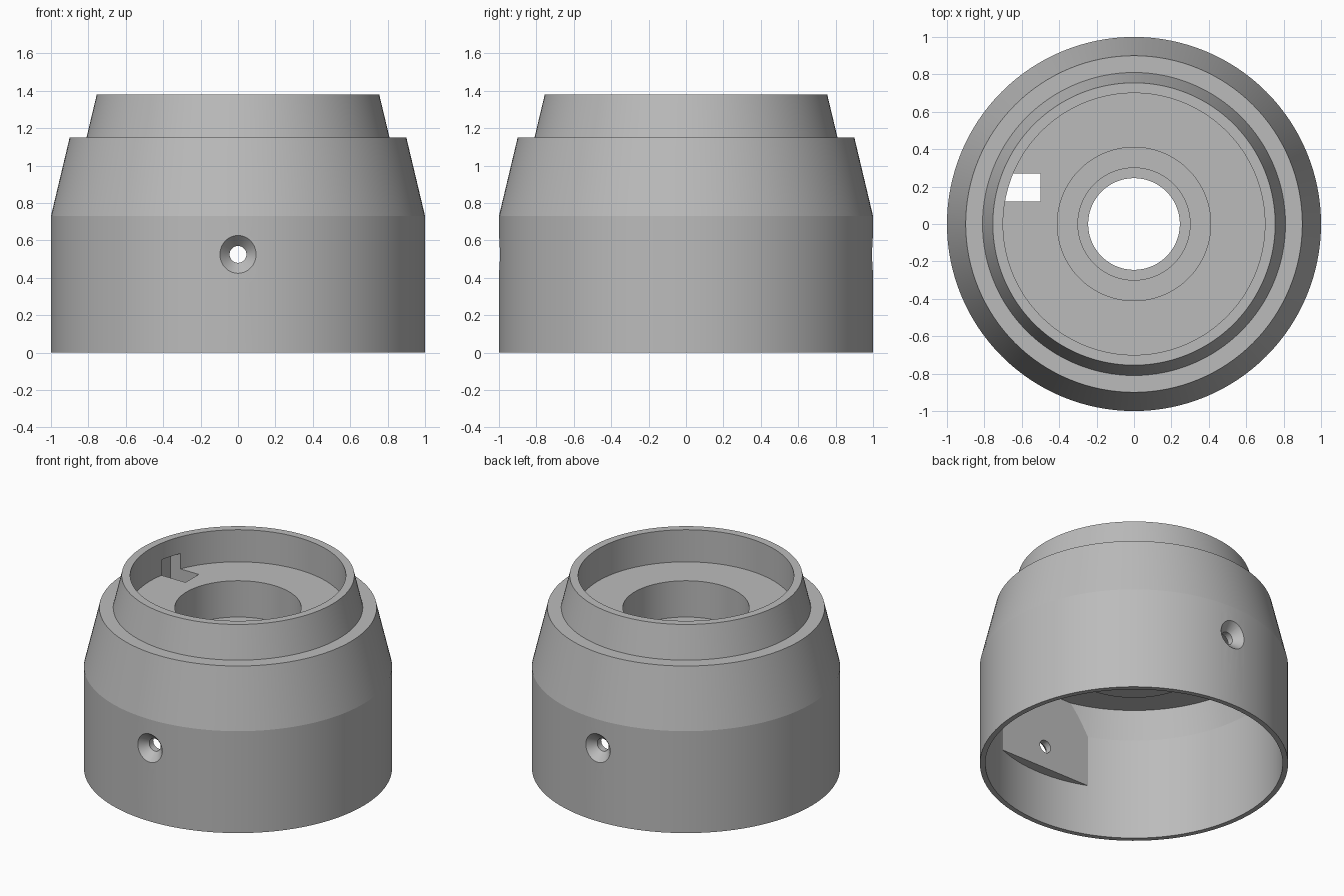
import bpy, bmesh, math
from mathutils import Matrix

if "Cube" in bpy.data.objects:
    bpy.data.objects.remove(bpy.data.objects["Cube"])

grey = bpy.data.materials.new("plain_grey")
grey.use_nodes = True
colour = (0.5, 0.5, 0.5, 1)
grey.diffuse_color = colour
grey.node_tree.nodes["Principled BSDF"].inputs["Base Color"].default_value = colour


def finish(name, bm):
    bmesh.ops.recalc_face_normals(bm, faces=bm.faces)
    mesh = bpy.data.meshes.new(name)
    bm.to_mesh(mesh)
    bm.free()
    mesh.materials.append(grey)
    ob = bpy.data.objects.new(name, mesh)
    bpy.context.collection.objects.link(ob)
    return ob


def lathe(name, profile, steps, matrix=Matrix()):
    """Spin a closed (radius, height) profile around z."""
    bm = bmesh.new()
    verts = [bm.verts.new((r, 0, z)) for r, z in profile]
    edges = [bm.edges.new((v, verts[i - 1])) for i, v in enumerate(verts)]
    bmesh.ops.spin(bm, geom=verts + edges, cent=(0, 0, 0), axis=(0, 0, 1),
                   angle=math.tau, steps=steps, use_duplicate=False)
    bmesh.ops.remove_doubles(bm, verts=bm.verts, dist=1e-5)
    bmesh.ops.dissolve_degenerate(bm, edges=bm.edges, dist=1e-6)
    bm.transform(matrix)
    return finish(name, bm)


def box(name, low, high):
    bm = bmesh.new()
    bmesh.ops.create_cube(bm, size=1)
    for v in bm.verts:
        v.co = [a if c < 0 else b for c, a, b in zip(v.co, low, high)]
    return finish(name, bm)


def combine(target, other, operation):
    mod = target.modifiers.new(operation.lower(), 'BOOLEAN')
    mod.operation, mod.object, mod.solver = operation, other, 'EXACT'
    bpy.context.view_layer.objects.active = target
    bpy.ops.object.modifier_apply(modifier=mod.name)
    bpy.data.objects.remove(other)


# Stepped shell: outer skirt, collar, top cup, bearing seat, hollow underside
housing = lathe("housing", [
    (1, 0), (1, .73), (.9, 1.15), (.81, 1.15), (.755, 1.38),
    (.70, 1.38), (.70, 1.15), (.41, 1.15), (.41, .89),
    (.30, .89), (.30, .83), (.245, .83), (.245, .76),
    (.46, .76), (.46, .93), (.92, .93), (.965, .73), (.965, 0)], 128)

for side in (-1, 1):
    # Flat-faced screw pad inside the wall
    pad = box("screw_pad", (-.6, min(side * .895, side * 1.1), .365),
              (.6, max(side * .895, side * 1.1), .95))
    plug = lathe("pad_limit", [(0, .3), (.98, .3), (.98, .735),
                               (.925, .97), (0, .97)], 128)
    combine(pad, plug, 'INTERSECT')
    combine(housing, pad, 'UNION')

    # Countersunk screw hole
    turn = Matrix.Translation((0, 0, .525)) @ Matrix.Rotation(-side * math.pi / 2, 4, 'X')
    screw = lathe("screw_cutter", [(0, .8), (.045, .8), (.045, .94),
                                   (.12, 1.02), (0, 1.02)], 48, turn)
    combine(housing, screw, 'DIFFERENCE')

# Cable slot through the cup floor and into the rim wall
slot = box("slot_cutter", (-.725, .12, .85), (-.5, .27, 1.26))
combine(housing, slot, 'DIFFERENCE')

bpy.ops.object.select_all(action='DESELECT')
housing.select_set(True)
bpy.context.view_layer.objects.active = housing
bpy.ops.object.shade_smooth_by_angle(angle=math.radians(10))
